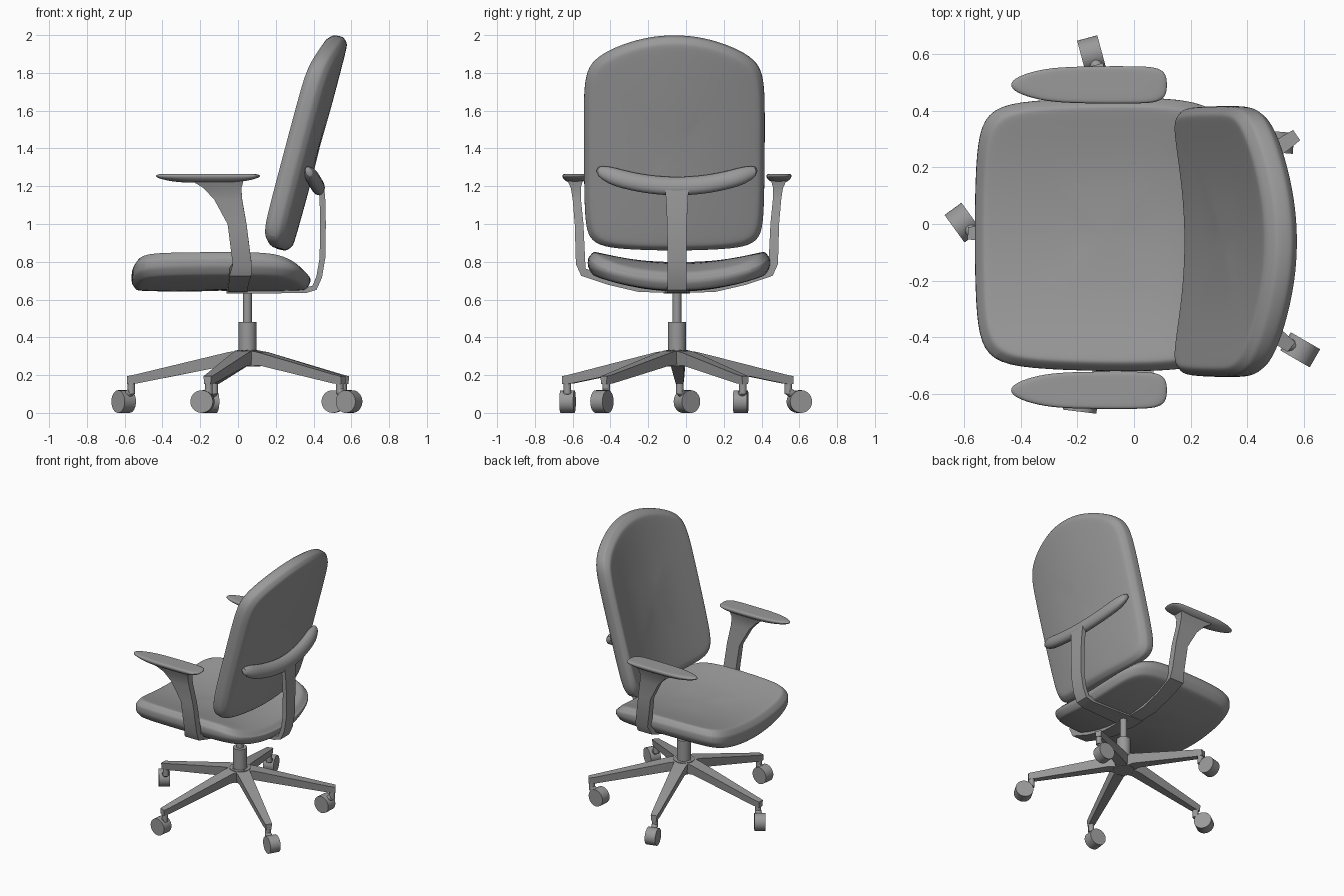
import bpy, bmesh, math
from mathutils import Vector

if "Cube" in bpy.data.objects:
    bpy.data.objects.remove(bpy.data.objects["Cube"])

CY = -0.048          # chair centre line in y
HX = 0.05            # column position in x

GREY = bpy.data.materials.new("dark_grey")
GREY.diffuse_color = (.32, .32, .32, 1)
GREY.use_nodes = True
GREY.node_tree.nodes["Principled BSDF"].inputs["Base Color"].default_value = GREY.diffuse_color


def finish(name, bm, subsurf=0, bevel=0.0):
    bmesh.ops.recalc_face_normals(bm, faces=bm.faces)
    me = bpy.data.meshes.new(name)
    bm.to_mesh(me)
    bm.free()
    me.materials.append(GREY)
    ob = bpy.data.objects.new(name, me)
    bpy.context.collection.objects.link(ob)
    if bevel:
        m = ob.modifiers.new("bevel", 'BEVEL')
        m.width, m.segments, m.limit_method = bevel, 2, 'ANGLE'
    if subsurf:
        m = ob.modifiers.new("subsurf", 'SUBSURF')
        m.levels = m.render_levels = subsurf
    bpy.ops.object.select_all(action='DESELECT')
    ob.select_set(True)
    bpy.context.view_layer.objects.active = ob
    bpy.ops.object.shade_smooth_by_angle(angle=math.radians(40))
    return ob


def loft(name, sections, **kw):
    """Skin a row of equal-sized closed sections and cap both ends."""
    bm = bmesh.new()
    rows = [[bm.verts.new(p) for p in s] for s in sections]
    n = len(rows[0])
    for a, b in zip(rows, rows[1:]):
        for i in range(n):
            j = (i + 1) % n
            bm.faces.new((a[i], a[j], b[j], b[i]))
    bm.faces.new(rows[0])
    bm.faces.new(rows[-1])
    return finish(name, bm, **kw)


def rod(name, a, b, r, seg=24, bevel=0.0):
    """Cylinder between two points."""
    a, b = Vector(a), Vector(b)
    bm = bmesh.new()
    bmesh.ops.create_cone(bm, cap_ends=True, segments=seg, radius1=r, radius2=r,
                          depth=(b - a).length)
    rot = Vector((0, 0, 1)).rotation_difference(b - a).to_matrix().to_4x4()
    rot.translation = (a + b) / 2
    bm.transform(rot)
    return finish(name, bm, bevel=bevel)


def mirrored(half):
    """Close a half outline (long, side) whose ends lie on the axis."""
    return half + [(p, -q) for p, q in half[-2:0:-1]]


def pad(name, outline, centre, rings, place, **kw):
    """Cushion: scaled copies of an outline, mapped into space by place()."""
    return loft(name, [[place(centre + (p - centre) * s, q * s, w) for p, q in outline]
                       for s, w in rings], **kw)


def strip(path, thick):
    """Offset a 2D path both ways; returns pairs of points."""
    out = []
    for i, p in enumerate(path):
        a, b = Vector(path[max(i - 1, 0)]), Vector(path[min(i + 1, len(path) - 1)])
        d = (b - a).normalized()
        n = Vector((-d.y, d.x)) * thick[i] / 2
        out.append((Vector(p) + n, Vector(p) - n))
    return out


# Tight edge loops keep the cushion chamfers crisp: (scale, height)
CUSHION = [(.3, 1), (.6, 1), (.88, 1), (.925, .98), (.95, .9), (.99, .5), (1.002, .36),
           (1.004, -.4), (.992, -.58), (.955, -.92), (.92, -1), (.6, -1), (.3, -1)]

# Seat: saddle-shaped cushion dropping at the rear
seat_half = [(-.563, 0), (-.56, .2), (-.55, .36), (-.505, .445), (-.38, .474), (-.1, .483),
             (.12, .482), (.25, .462), (.335, .4), (.378, .22), (.384, 0)]


def place_seat(x, y, w):
    lift = .07 if w > 0 else .092
    z = .717 + .076 * w + lift * (y / .478) ** 2
    if w > 0:
        z -= .06 * max(0, (x - .2) / .18) * min(1, w * 1.5)
    return (x, y - .037, z)


pad("seat", mirrored(seat_half), -.09, CUSHION, place_seat, subsurf=2)

# Backrest: tilted, curved around the sitter
back_half = [(2.0, 0), (1.985, .16), (1.932, .32), (1.87, .425), (1.79, .474), (1.6, .479),
             (1.3, .477), (1.02, .473), (.93, .452), (.882, .385), (.868, .2), (.864, 0)]


def place_back(z, y, w):
    return (.238 + .268 * (z - .9) - .06 * w - .072 * (y / .475) ** 2, y - .062,
            z + .013 * w)


pad("backrest", mirrored(back_half), 1.43, CUSHION, place_back, subsurf=2)

# Rear spine from under the seat up to the lumbar bar
path = [(-.06, .648), (.2, .648), (.36, .65), (.405, .662), (.43, .72), (.447, .82),
        (.45, 1.0), (.447, 1.13), (.44, 1.21)]
half_w = [.07, .06, .052, .05, .05, .05, .052, .058, .064]
loft("back_spine", [[(a.x, CY - w, a.y), (a.x, CY + w, a.y), (b.x, CY + w, b.y), (b.x, CY - w, b.y)]
                    for (a, b), w in zip(strip(path, [.03] * 9), half_w)])

# Curved lumbar bar behind the backrest
bar = []
for i in range(13):
    t = -1 + i / 6
    k = .5 if abs(t) == 1 else 1
    cx, cz = .422 - .05 * t * t, 1.2 + .083 * t * t
    bar.append([(cx + .04 * k * math.cos(a), CY + .43 * t,
                 cz + .05 * k * math.sin(a) - .01 * math.cos(a))
                for a in [math.tau * j / 12 for j in range(12)]])
loft("lumbar_bar", bar, subsurf=1)

# Arm brackets with pads, one per side
arm_path = [(0, .65), (.2, .655), (.36, .695), (.495, .745), (.51, .79), (.518, 1.0),
            (.53, 1.13), (.535, 1.19), (.538, 1.235)]
arm_x = [(-.055, .05), (-.055, .05), (-.05, .055), (-.045, .07), (-.028, .072), (-.055, .045),
         (-.125, .022), (-.18, .018), (-.25, .03)]
arm_t = [.03, .03, .035, .045, .05, .046, .044, .052, .085]
pad_half = [(.119, 0), (.116, .04), (.085, .064), (0, .067), (-.24, .066), (-.34, .054),
            (-.42, .028), (-.444, 0)]
pad_rings = [(.4, 1.266), (.8, 1.266), (.96, 1.264), (1.01, 1.254), (.96, 1.242),
             (.65, 1.222), (.3, 1.218)]
for s, side in ((1, "left"), (-1, "right")):
    loft(side + "_arm_bracket",
         [[(x0, CY + s * a.x, a.y), (x1, CY + s * a.x, a.y), (x1, CY + s * b.x, b.y), (x0, CY + s * b.x, b.y)]
          for (a, b), (x0, x1) in zip(strip(arm_path, arm_t), arm_x)])
    pad(side + "_arm_pad", mirrored(pad_half), -.16, pad_rings,
        lambda x, y, z: (x, y + CY + s * .54, z), subsurf=2)

# Gas column and hub
rod("column", (HX, CY, .45), (HX, CY, .65), .023)
rod("column_sleeve", (HX, CY, .32), (HX, CY, .48), .047, 32)
rod("hub", (HX, CY, .245), (HX, CY, .331), .07, 30)

# Five star legs with posts and swivelled casters: (x, y, axle angle)
casters = [(.505, .29, 85), (-.15, .6, 15), (-.605, .005, 36), (-.188, -.627, 83), (.588, -.445, 60)]
leg_cuts = [(.02, .05, .245, .333), (.1, .045, .252, .322), (.59, .026, .155, .204),
            (.638, .022, .152, .194)]
for i, (cx, cy, ang) in enumerate(casters):
    a = math.radians(34.6 + 72 * i)
    d, n = Vector((math.cos(a), math.sin(a), 0)), Vector((-math.sin(a), math.cos(a), 0))
    o = Vector((HX, CY, 0))
    up = Vector((0, 0, 1))
    loft(f"leg_{i}", [[o + d * r - n * w * .8 + up * z0, o + d * r + n * w * .8 + up * z0,
                       o + d * r + n * w + up * z1, o + d * r - n * w + up * z1]
                      for r, w, z0, z1 in leg_cuts])
    foot = o + d * .615
    wheel = Vector((cx, cy, .06))
    axle = Vector((math.cos(math.radians(ang)), math.sin(math.radians(ang)), 0)) * .037
    rod(f"caster_post_{i}", foot + up * .1, foot + up * .18, .02, 16)
    rod(f"caster_link_{i}", foot + up * .115, wheel + up * .015, .022, 16)
    rod(f"caster_wheel_{i}", wheel - axle, wheel + axle, .06, 32)
